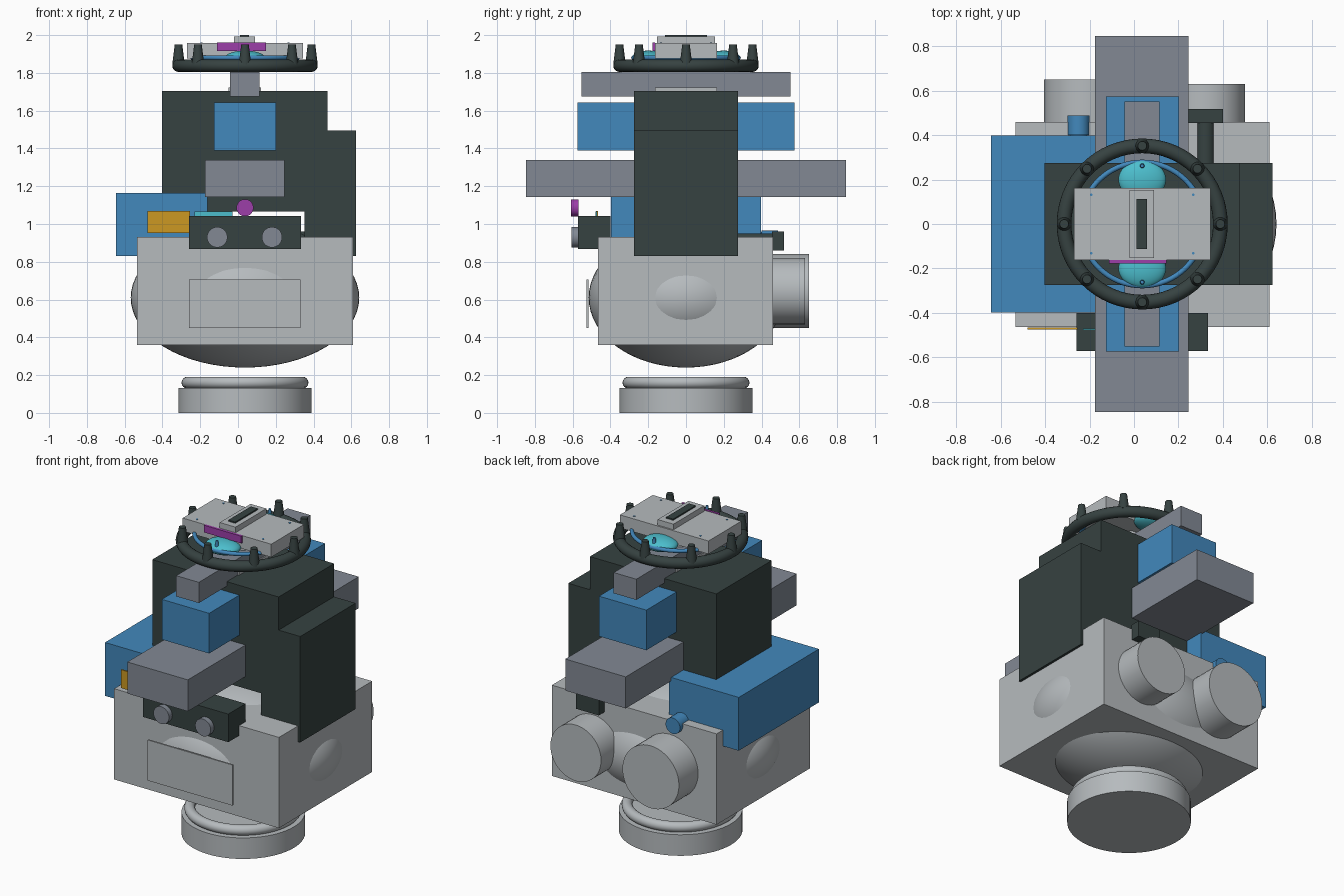
import bpy
import math

cube = bpy.data.objects.get("Cube")
if cube:
    bpy.data.objects.remove(cube, do_unlink=True)

AX = 0.037  # x of the model's main axis


def material(name, rgb):
    """Flat material from sRGB 0-255 values."""
    lin = [((c / 255 + 0.055) / 1.055) ** 2.4 for c in rgb]
    m = bpy.data.materials.new(name)
    m.use_nodes = True
    m.diffuse_color = (*lin, 1)
    bsdf = m.node_tree.nodes["Principled BSDF"]
    bsdf.inputs["Base Color"].default_value = (*lin, 1)
    return m


LIGHT = material("light grey", (182, 187, 190))
GREY = material("mid grey", (130, 137, 148))
DARK = material("dark green grey", (54, 66, 65))
BLUE = material("blue", (66, 136, 188))
CYAN = material("cyan", (76, 190, 205))
PURPLE = material("purple", (156, 62, 168))
ORANGE = material("amber", (204, 152, 34))


def finish(name, mat, smooth=False):
    ob = bpy.context.object
    ob.name = name
    ob.data.name = name
    ob.data.materials.append(mat)
    if smooth:
        bpy.ops.object.shade_smooth_by_angle(angle=math.radians(35))
    return ob


def box(name, mat, x, y, z):
    """Box from (min, max) ranges."""
    rs = (x, y, z)
    bpy.ops.mesh.primitive_cube_add(size=1, location=[(a + b) / 2 for a, b in rs])
    bpy.context.object.scale = [b - a for a, b in rs]
    bpy.ops.object.transform_apply(location=False, rotation=False, scale=True)
    return finish(name, mat)


def rod_y(name, mat, x, z, r, y0, y1):
    """Cylinder along y."""
    bpy.ops.mesh.primitive_cylinder_add(vertices=48, radius=r, depth=y1 - y0,
                                        location=(x, (y0 + y1) / 2, z),
                                        rotation=(math.pi / 2, 0, 0))
    return finish(name, mat, True)


def post(name, mat, x, y, z0, z1, r0, r1, sides=48):
    """Upright cylinder or tapered post."""
    bpy.ops.mesh.primitive_cone_add(vertices=sides, radius1=r0, radius2=r1, depth=z1 - z0,
                                    location=(x, y, (z0 + z1) / 2))
    return finish(name, mat, True)


def ellipsoid(name, mat, loc, radii):
    bpy.ops.mesh.primitive_uv_sphere_add(segments=64, ring_count=32, radius=1, location=loc)
    bpy.context.object.scale = radii
    bpy.ops.object.transform_apply(location=False, rotation=False, scale=True)
    return finish(name, mat, True)


def ring(name, mat, z, major, minor):
    bpy.ops.mesh.primitive_torus_add(major_segments=64, minor_segments=16, location=(AX, 0, z),
                                     major_radius=major, minor_radius=minor)
    return finish(name, mat, True)


# Base
post("base", LIGHT, AX, 0, 0, 0.132, 0.352, 0.352, 64)
ring("base_ring", LIGHT, 0.16, 0.305, 0.031)

# Lower body: block with a rounded core pushing through its sides
box("lower_body", LIGHT, (-0.535, 0.61), (-0.465, 0.46), (0.36, 0.93))
ellipsoid("lower_core", LIGHT, (AX, 0, 0.61), (0.605, 0.515, 0.37))
box("front_panel", LIGHT, (-0.26, 0.33), (-0.526, -0.516), (0.45, 0.705))

# Rear drums
rod_y("rear_drum_right", LIGHT, -0.21, 0.645, 0.196, 0.40, 0.65)
rod_y("rear_drum_left", LIGHT, 0.325, 0.645, 0.176, 0.40, 0.63)

# Front sensor unit
box("sensor_box", DARK, (-0.26, 0.333), (-0.572, -0.40), (0.867, 1.043))
for side, x in (("right", -0.11), ("left", 0.18)):
    rod_y("sensor_lens_" + side, GREY, x, 0.93, 0.054, -0.605, -0.57)
rod_y("sensor_knob", PURPLE, AX, 1.086, 0.045, -0.608, -0.57)
box("amber_plate", ORANGE, (-0.48, -0.255), (-0.476, -0.467), (0.953, 1.068))
box("cyan_plate", CYAN, (-0.23, -0.03), (-0.478, -0.470), (0.96, 1.066))

# Torso
box("torso", DARK, (-0.403, 0.475), (-0.275, 0.275), (1.066, 1.703))
box("torso_side_panel", DARK, (0.352, 0.625), (-0.275, 0.275), (0.83, 1.495))
box("side_tank", BLUE, (-0.645, -0.162), (-0.398, 0.398), (0.83, 1.165))

# Rear fittings
rod_y("tank_pipe", BLUE, -0.25, 0.915, 0.042, 0.36, 0.47)
rod_y("tank_pipe_cap", BLUE, -0.25, 0.915, 0.05, 0.40, 0.488)
rod_y("rear_pipe", DARK, 0.322, 0.908, 0.043, 0.20, 0.47)
box("rear_pipe_block", DARK, (0.243, 0.40), (0.455, 0.518), (0.86, 0.96))

# Cross beams running front to back
box("lower_beam", GREY, (-0.175, 0.245), (-0.848, 0.848), (1.142, 1.34))
box("middle_beam", BLUE, (-0.127, 0.202), (-0.575, 0.575), (1.39, 1.642))
box("upper_beam", GREY, (-0.042, 0.115), (-0.553, 0.553), (1.675, 1.805))

# Neck
box("neck_plate", LIGHT, (-0.05, 0.123), (-0.163, 0.163), (1.70, 1.722))
post("neck", LIGHT, AX, 0, 1.70, 1.90, 0.067, 0.067)

# Crown ring with spikes
ring("crown_ring", DARK, 1.838, 0.352, 0.033)
for i in range(8):
    a = i * math.pi / 4
    post("crown_spike_%d" % (i + 1), DARK, AX + 0.352 * math.cos(a), 0.352 * math.sin(a),
         1.845, 1.95, 0.033, 0.02, 20)
ring("inner_ring", BLUE, 1.88, 0.278, 0.012)

# Head
box("head", LIGHT, (-0.27, 0.345), (-0.163, 0.163), (1.875, 1.957))
box("head_top_plate", LIGHT, (-0.02, 0.09), (-0.153, 0.153), (1.957, 1.992))
box("head_slot", DARK, (0.011, 0.059), (-0.112, 0.112), (1.992, 2.0))
box("head_front_strip", PURPLE, (-0.112, 0.147), (-0.178, -0.163), (1.915, 1.96))
for sx in (-1, 1):
    for sy in (-1, 1):
        post("head_screw", BLUE, AX + sx * 0.23, sy * 0.132, 1.95, 1.96, 0.006, 0.006, 12)

# Domes at front and back, each with a small peg
for side, s in (("front", -1), ("back", 1)):
    ellipsoid("dome_" + side, CYAN, (AX, s * 0.2, 1.878), (0.107, 0.088, 0.04))
    post("dome_peg_" + side, BLUE, AX, s * 0.262, 1.885, 1.935, 0.012, 0.008, 16)
